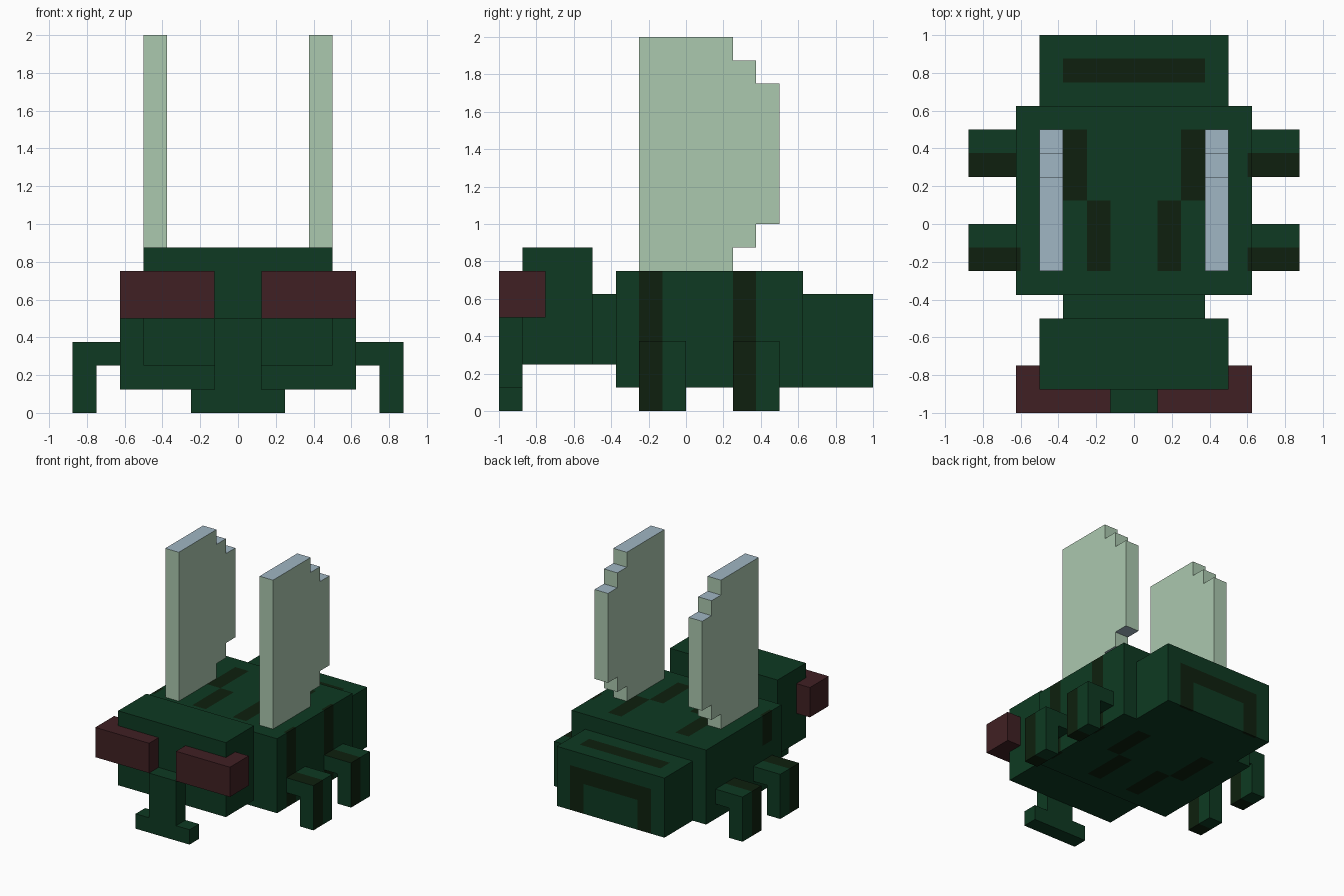
import bpy, bmesh
from mathutils import Vector

if "Cube" in bpy.data.objects:
    bpy.data.objects.remove(bpy.data.objects["Cube"])


def material(name, rgb):
    m = bpy.data.materials.new(name)
    m.diffuse_color = (*rgb, 1)
    m.use_nodes = True
    m.node_tree.nodes["Principled BSDF"].inputs["Base Color"].default_value = m.diffuse_color
    return m


GREEN = material("dark_green", (0.0044, 0.0423, 0.0159))
STRIPE = material("stripe_black_green", (0.0044, 0.0144, 0.0044))
EYE = material("eye_maroon", (0.051, 0.0144, 0.0168))
WING = material("wing_pale_green", (0.407, 0.578, 0.429))
WING_EDGE = material("wing_pale_blue", (0.352, 0.468, 0.546))


def prism(name, axis, profile, a, b, mats, patches=()):
    """Extrude a profile along an axis from a to b. Each patch is a (low, high)
    region: its bounds are cut into the faces, which take the second material."""
    bm = bmesh.new()

    def point(p, t):
        c = list(p)
        c.insert(axis, t)
        return bm.verts.new(c)

    face = bm.faces.new([point(p, a) for p in profile])
    ext = bmesh.ops.extrude_face_region(bm, geom=[face])
    move = Vector((0, 0, 0))
    move[axis] = b - a
    bmesh.ops.translate(bm, vec=move, verts=[
        v for v in ext["geom"] if isinstance(v, bmesh.types.BMVert)])
    for ax in range(3):
        for c in {p[end][ax] for p in patches for end in (0, 1)}:
            n = Vector((0, 0, 0))
            n[ax] = 1
            bmesh.ops.bisect_plane(bm, geom=bm.verts[:] + bm.edges[:] + bm.faces[:],
                                   plane_co=n * c, plane_no=n)
    bmesh.ops.recalc_face_normals(bm, faces=bm.faces[:])
    for f in bm.faces:
        c = f.calc_center_median()
        if any(all(lo[i] < c[i] < hi[i] for i in range(3)) for lo, hi in patches):
            f.material_index = 1
    me = bpy.data.meshes.new(name)
    bm.to_mesh(me)
    bm.free()
    for m in mats:
        me.materials.append(m)
    ob = bpy.data.objects.new(name, me)
    bpy.context.collection.objects.link(ob)
    return ob


def box(name, lo, hi, mats=(GREEN,), patches=()):
    profile = [(lo[0], lo[1]), (hi[0], lo[1]), (hi[0], hi[1]), (lo[0], hi[1])]
    return prism(name, 2, profile, lo[2], hi[2], mats, patches)


# Body: stepped stripes on back and belly, upright stripes on the flanks
body_stripes = []
for z0, z1 in ((0.7, 0.8), (0.1, 0.15)):
    for s in (-1, 1):
        for xa, xb, y0, y1 in ((0.25, 0.375, 0.125, 0.5), (0.125, 0.25, -0.25, 0.125)):
            x0, x1 = sorted((s * xa, s * xb))
            body_stripes.append(((x0, y0, z0), (x1, y1, z1)))
for y in (-0.25, 0.25):
    body_stripes.append(((0.6, y, 0.1), (0.65, y + 0.125, 0.8)))
body_stripes.append(((-0.65, -0.25, 0.5), (-0.6, -0.125, 0.8)))
box("body", (-0.625, -0.375, 0.125), (0.625, 0.625, 0.75), (GREEN, STRIPE), body_stripes)

# Abdomen: bar on top, arch on the rear face
box("abdomen", (-0.5, 0.625, 0.125), (0.5, 1, 0.625), (GREEN, STRIPE), [
    ((-0.375, 0.75, 0.6), (0.375, 0.875, 0.65)),
    ((-0.375, 0.98, 0.375), (0.375, 1.02, 0.5)),
    ((-0.375, 0.98, 0.1), (-0.25, 1.02, 0.5)),
    ((0.25, 0.98, 0.1), (0.375, 1.02, 0.5))])

# Neck, head and mouth
box("neck", (-0.375, -0.5, 0.25), (0.375, -0.375, 0.625))
box("head", (-0.5, -0.875, 0.25), (0.5, -0.5, 0.875))
prism("mouth", 1, [(-0.25, 0), (0.25, 0), (0.25, 0.125), (0.125, 0.125), (0.125, 0.5),
                   (-0.125, 0.5), (-0.125, 0.125), (-0.25, 0.125)], -1, -0.875, (GREEN,))

# Eyes wrap the front corners of the head
for s, side in ((-1, "left"), (1, "right")):
    x0, x1 = sorted((s * 0.125, s * 0.625))
    box(side + "_eye", (x0, -1, 0.5), (x1, -0.75, 0.75), (EYE,))

    # Legs: bent down, with a dark front half
    for y, row in ((-0.25, "front"), (0.25, "rear")):
        bend = [(0.625, 0.25), (0.75, 0.25), (0.75, 0), (0.875, 0),
                (0.875, 0.375), (0.625, 0.375)]
        prism(f"{side}_{row}_leg", 1, [(s * x, z) for x, z in bend], y, y + 0.25,
              (GREEN, STRIPE), [((-1, y, -0.1), (1, y + 0.125, 0.5))])

    # Wings: upright plates with a stepped trailing edge
    outline = [(-0.25, 0.75), (0.25, 0.75), (0.25, 0.875), (0.375, 0.875), (0.375, 1),
               (0.5, 1), (0.5, 1.75), (0.375, 1.75), (0.375, 1.875), (0.25, 1.875),
               (0.25, 2), (-0.25, 2)]
    wing = prism(side + "_wing", 0, outline, s * 0.375, s * 0.5, (WING, WING_EDGE))
    for p in wing.data.polygons:
        p.material_index = int(abs(p.normal.z) > 0.5)
